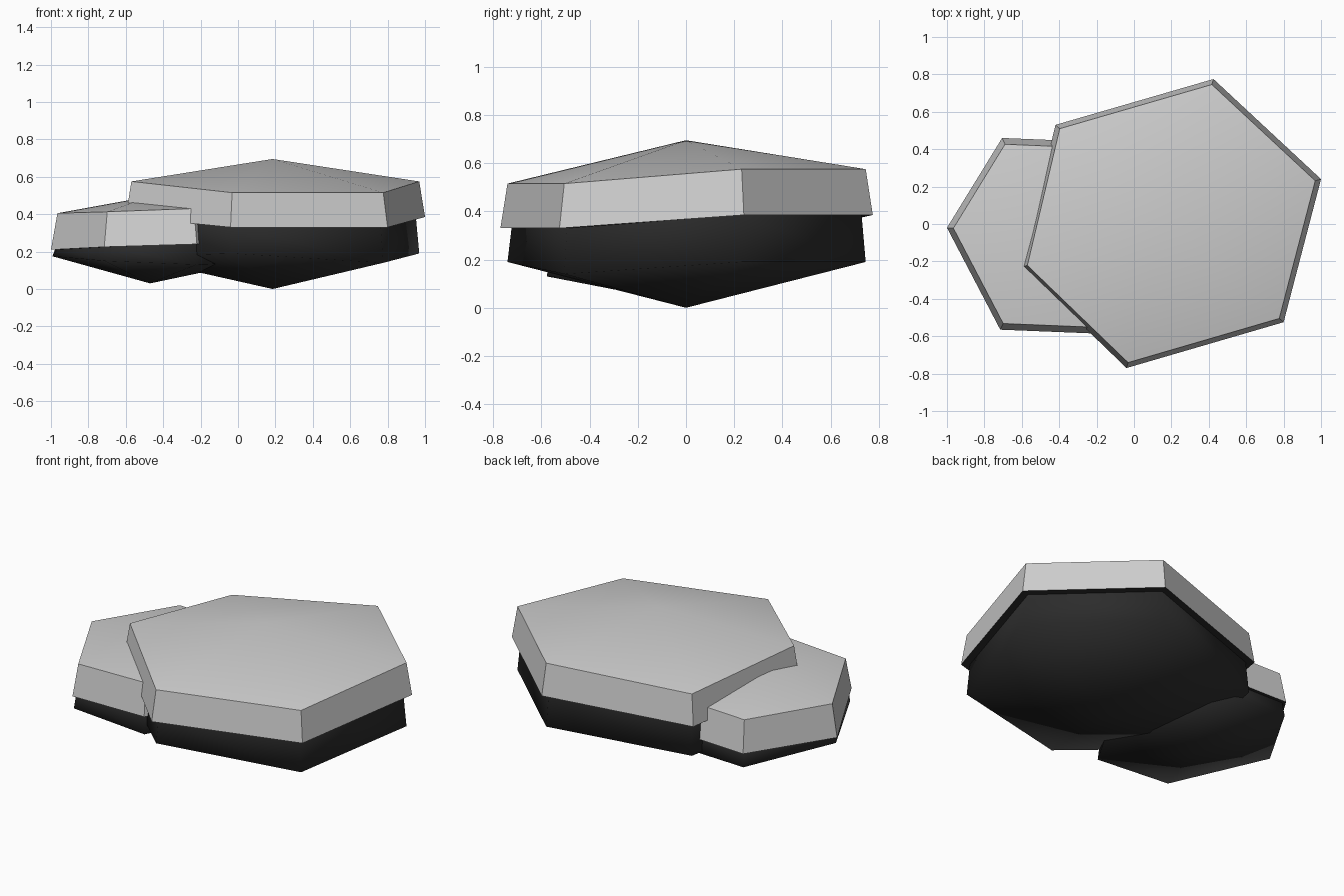
import bpy, bmesh, math

if "Cube" in bpy.data.objects:
    bpy.data.objects.remove(bpy.data.objects["Cube"])


def material(name, v):
    m = bpy.data.materials.new(name)
    m.diffuse_color = (v, v, v, 1)
    m.use_nodes = True
    m.node_tree.nodes["Principled BSDF"].inputs["Base Color"].default_value = m.diffuse_color
    return m


LIGHT = material("light stone", 0.62)
DARK = material("dark stone", 0.025)


def rock(name, centre, rim, top_z, rim_z, foot_z, apex, base, s_top, s_neck, s_foot):
    """Six-sided slab: shallow pyramid cap over a dark tapering underside."""
    cx, cy = centre
    bm = bmesh.new()

    def ring(s, zs):
        return [bm.verts.new((cx + (x - cx) * s, cy + (y - cy) * s, z))
                for (x, y), z in zip(rim, zs)]

    rings = [ring(s_top, top_z), ring(1, rim_z), ring(s_neck, rim_z), ring(s_foot, foot_z)]
    tip = bm.verts.new((cx, cy, apex))
    toe = bm.verts.new((cx, cy, base))
    n = len(rim)
    for i in range(n):
        j = (i + 1) % n
        faces = [(bm.faces.new((tip, rings[0][i], rings[0][j])), 0)]
        for k in range(3):
            a, b = rings[k], rings[k + 1]
            faces.append((bm.faces.new((a[i], b[i], b[j], a[j])), 0 if k == 0 else 1))
        faces.append((bm.faces.new((toe, rings[3][j], rings[3][i])), 1))
        for f, mat in faces:
            f.material_index = mat
            f.smooth = True
    bmesh.ops.recalc_face_normals(bm, faces=bm.faces[:])
    # crisp edges on the cap, soft underside
    for e in bm.edges:
        on_cap = any(f.material_index == 0 for f in e.link_faces)
        if on_cap and e.calc_face_angle(0) > math.radians(30):
            e.smooth = False
    for v in rings[2]:  # crisp underside of the overhang
        for e in v.link_edges:
            if e.other_vert(v) in rings[2]:
                e.smooth = False
    me = bpy.data.meshes.new(name)
    bm.to_mesh(me)
    bm.free()
    me.materials.append(LIGHT)
    me.materials.append(DARK)
    ob = bpy.data.objects.new(name, me)
    bpy.context.collection.objects.link(ob)
    return ob


# Large slab
rock("large_rock", (0.185, 0),
     [(-0.60, -0.23), (-0.04, -0.77), (0.80, -0.525), (1.0, 0.24), (0.425, 0.775), (-0.42, 0.53)],
     [0.575, 0.515, 0.515, 0.575, 0.575, 0.515],
     [0.385, 0.33, 0.33, 0.385, 0.385, 0.33],
     [0.17, 0.19, 0.14, 0.19, 0.19, 0.14],
     0.695, 0.0, 0.962, 0.94, 0.962)

# Small slab tucked under its left side
rock("small_rock", (-0.47, -0.06),
     [(-1.0, -0.02), (-0.715, -0.565), (-0.22, -0.585), (0.06, -0.10), (-0.22, 0.44), (-0.705, 0.46)],
     [0.405, 0.413, 0.43, 0.42, 0.41, 0.405],
     [0.21, 0.225, 0.24, 0.23, 0.22, 0.215],
     [0.175, 0.15, 0.13, 0.14, 0.13, 0.13],
     0.495, 0.03, 0.935, 0.96, 0.985)
